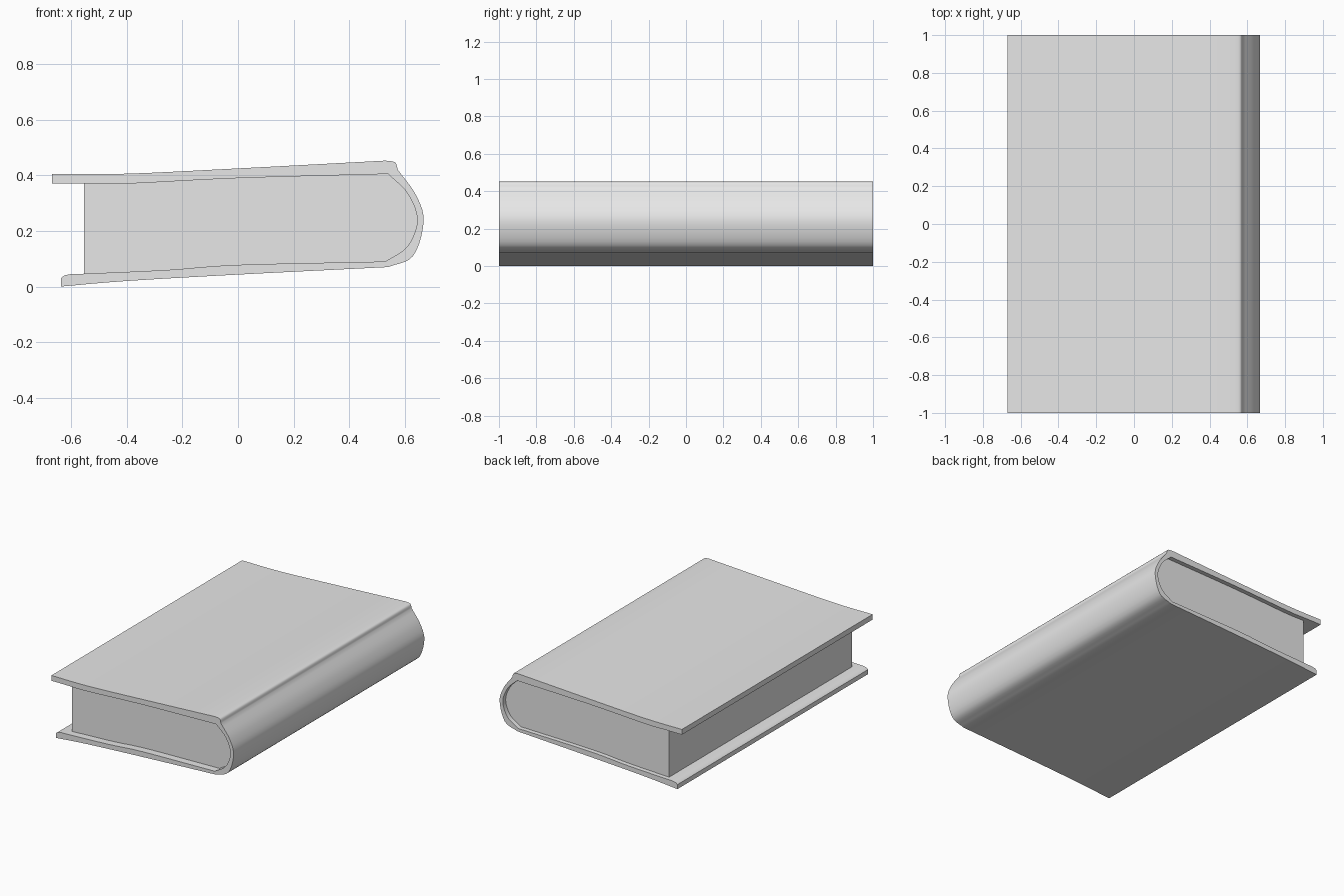
import bpy
import bmesh
from mathutils import Vector

default_cube = bpy.data.objects.get("Cube")
if default_cube:
    bpy.data.objects.remove(default_cube, do_unlink=True)


def make_material(name, color):
    material = bpy.data.materials.new(name)
    material.use_nodes = True
    material.diffuse_color = color
    material.node_tree.nodes["Principled BSDF"].inputs["Base Color"].default_value = color
    return material


def smooth_curve(points, steps):
    """Round a short run of (x, z) points into a smooth curve through them."""
    pts = [Vector(p) for p in points]
    padded = [pts[0] * 2 - pts[1]] + pts + [pts[-1] * 2 - pts[-2]]
    curve = []
    for before, start, end, after in zip(padded, padded[1:], padded[2:], padded[3:]):
        for step in range(steps):
            t = step / steps
            curve.append((start * 2 + (end - before) * t
                          + (before * 2 - start * 5 + end * 4 - after) * t ** 2
                          + (start * 3 - before - end * 3 + after) * t ** 3) / 2)
    curve.append(pts[-1])
    return curve


def join_runs(*runs):
    """Chain several runs into one outline, dropping repeated points."""
    outline = []
    for point in (Vector(p) for run in runs for p in run):
        if not outline or (point - outline[-1]).length > 0.001:
            outline.append(point)
    return outline


def extrude_outline(name, outline, front, back, material):
    """Sweep a closed (x, z) outline along y into a solid."""
    bm = bmesh.new()
    face = bm.faces.new([bm.verts.new((p.x, front, p.y)) for p in outline])
    swept = bmesh.ops.extrude_face_region(bm, geom=[face], use_keep_orig=True)
    moved = [v for v in swept["geom"] if isinstance(v, bmesh.types.BMVert)]
    bmesh.ops.translate(bm, verts=moved, vec=(0, back - front, 0))
    bmesh.ops.recalc_face_normals(bm, faces=bm.faces)
    mesh = bpy.data.meshes.new(name)
    bm.to_mesh(mesh)
    bm.free()
    mesh.materials.append(material)
    obj = bpy.data.objects.new(name, mesh)
    bpy.context.collection.objects.link(obj)
    bpy.ops.object.select_all(action="DESELECT")
    obj.select_set(True)
    bpy.context.view_layer.objects.active = obj
    bpy.ops.object.shade_smooth_by_angle()
    return obj


grey = make_material("plain grey", (0.8, 0.8, 0.8, 1))

# Outside of the cover: top board, hinge lip, rounded spine, bottom board
top_outer = smooth_curve([(-0.67, 0.405), (-0.4, 0.406), (0, 0.425), (0.53, 0.453)], 4)
hinge_lip = smooth_curve([(0.53, 0.453), (0.565, 0.447), (0.575, 0.42)], 4)
spine_outer = smooth_curve([(0.575, 0.42), (0.64, 0.33), (0.668, 0.235),
                            (0.63, 0.11), (0.54, 0.07)], 5)
bottom_outer = smooth_curve([(0.54, 0.07), (0, 0.043), (-0.4, 0.02), (-0.637, 0)], 4)
bottom_edge = [(-0.637, 0.03), (-0.625, 0.04), (-0.6, 0.045)]

# Inside of the cover, shared with the page block
bottom_inner = smooth_curve([(-0.555, 0.046), (-0.25, 0.06), (0, 0.078), (0.53, 0.09)], 4)
spine_inner = smooth_curve([(0.53, 0.09), (0.61, 0.145), (0.645, 0.24),
                            (0.61, 0.335), (0.54, 0.405)], 5)
top_inner = smooth_curve([(0.54, 0.405), (0, 0.39), (-0.4, 0.37), (-0.555, 0.37)], 4)
inside = join_runs(bottom_inner, spine_inner, top_inner)

# Wrapped cover and recessed pages
cover_outline = join_runs(top_outer, hinge_lip, spine_outer, bottom_outer,
                          bottom_edge, inside, [(-0.67, 0.37)])
extrude_outline("book_cover", cover_outline, -1, 1, grey)
extrude_outline("page_block", inside, -0.95, 0.97, grey)
